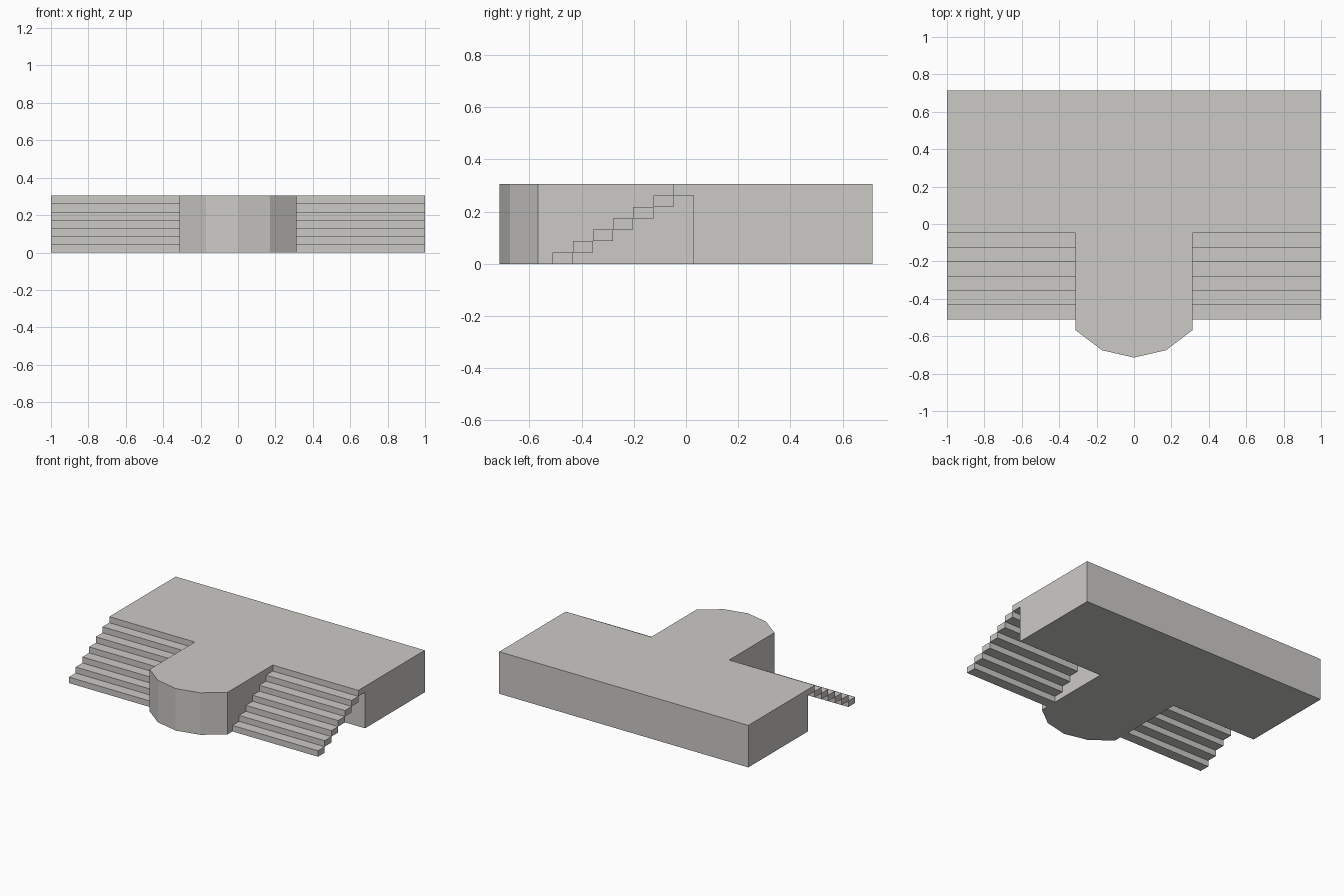
import bpy, bmesh

if "Cube" in bpy.data.objects:
    bpy.data.objects.remove(bpy.data.objects["Cube"])

stone = bpy.data.materials.new("pale_stone")
stone.diffuse_color = (0.60, 0.59, 0.565, 1)
stone.use_nodes = True
stone.node_tree.nodes["Principled BSDF"].inputs["Base Color"].default_value = stone.diffuse_color

HEIGHT = 0.305
BACK, WALL = 0.714, 0.029       # back edge and front wall of the platform
HALF_NOSE = 0.313               # half width of the projecting bay
STEPS, STEP_FRONT = 7, -0.511


def make_object(name, bm):
    bmesh.ops.recalc_face_normals(bm, faces=bm.faces)
    mesh = bpy.data.meshes.new(name)
    bm.to_mesh(mesh)
    bm.free()
    mesh.materials.append(stone)
    obj = bpy.data.objects.new(name, mesh)
    bpy.context.collection.objects.link(obj)
    return obj


def add_box(bm, x0, x1, y0, y1, z0, z1):
    verts = bmesh.ops.create_cube(bm, size=1)["verts"]
    for v in verts:
        v.co.x = x1 if v.co.x > 0 else x0
        v.co.y = y1 if v.co.y > 0 else y0
        v.co.z = z1 if v.co.z > 0 else z0


# Platform with a faceted bay at the front: half outline mirrored, then extruded
half = [(1, BACK), (1, WALL), (HALF_NOSE, WALL), (HALF_NOSE, -0.567), (0.171, -0.675)]
outline = half + [(0, -0.714)] + [(-x, y) for x, y in reversed(half)]
bm = bmesh.new()
base = bm.faces.new([bm.verts.new((x, y, 0)) for x, y in outline])
top = bmesh.ops.extrude_face_region(bm, geom=[base], use_keep_orig=True)["geom"]
for v in top:
    if isinstance(v, bmesh.types.BMVert):
        v.co.z = HEIGHT
make_object("platform", bm)

# Two open-underside flights of block steps, one on each side of the bay
depth = (WALL - STEP_FRONT) / STEPS
rise = HEIGHT / STEPS
for name, x0, x1 in (("left_stairs", -1, -HALF_NOSE), ("right_stairs", HALF_NOSE, 1)):
    bm = bmesh.new()
    for i in range(STEPS):
        y = STEP_FRONT + i * depth
        add_box(bm, x0, x1, y, y + depth, i * rise, (i + 1) * rise)
    make_object(name, bm)
